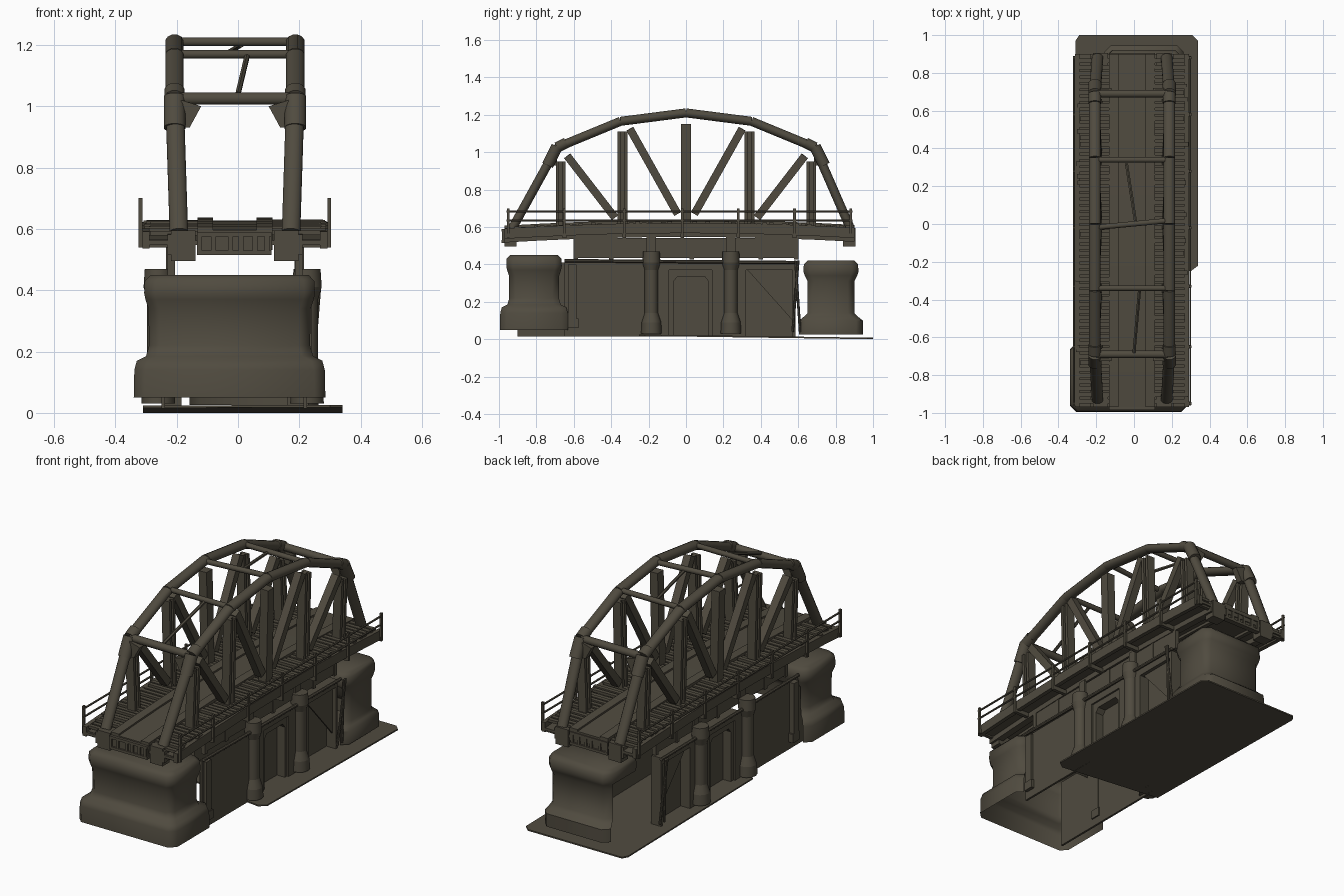
import bpy, bmesh, math, random
from mathutils import Vector, Matrix

random.seed(4)
cube = bpy.data.objects.get("Cube")
if cube:
    bpy.data.objects.remove(cube, do_unlink=True)

mat = bpy.data.materials.new("weathered olive iron")
mat.use_nodes = True
color = (0.08, 0.07, 0.05, 1)
mat.diffuse_color = color
bsdf = mat.node_tree.nodes["Principled BSDF"]
bsdf.inputs["Base Color"].default_value = color
bsdf.inputs["Roughness"].default_value = 0.8
CX = -0.01  # structure centreline


def finish(name, bm, smooth=False):
    bmesh.ops.recalc_face_normals(bm, faces=bm.faces[:])
    me = bpy.data.meshes.new(name)
    bm.to_mesh(me)
    bm.free()
    me.materials.append(mat)
    ob = bpy.data.objects.new(name, me)
    bpy.context.collection.objects.link(ob)
    if smooth:
        bpy.ops.object.select_all(action='DESELECT')
        ob.select_set(True)
        bpy.context.view_layer.objects.active = ob
        bpy.ops.object.shade_smooth_by_angle(angle=math.radians(50))


def box(bm, x, y, z):
    """Box from three (low, high) ranges."""
    size = [max(b - a, 0.001) for a, b in (x, y, z)]
    mid = [(a + b) / 2 for a, b in (x, y, z)]
    bmesh.ops.create_cube(bm, size=1, matrix=Matrix.Translation(mid) @ Matrix.Diagonal((*size, 1)))


def rod(bm, a, b, w, h, sides=12):
    """Bar between two points; w is its width along x, h its depth."""
    a, b = Vector(a), Vector(b)
    d = (b - a).normalized()
    ref = Vector((1, 0, 0)) if abs(d.x) < 0.9 else Vector((0, 0, 1))
    u = (ref - d * ref.dot(d)).normalized()
    v = d.cross(u)
    rings = []
    k = 1 / math.cos(math.pi / sides) / 2
    for p in (a, b):
        ring = []
        for i in range(sides):
            t = 2 * math.pi * (i + 0.5) / sides
            ring.append(bm.verts.new(p + u * math.cos(t) * w * k + v * math.sin(t) * h * k))
        rings.append(ring)
    for i in range(sides):
        j = (i + 1) % sides
        bm.faces.new((rings[0][i], rings[0][j], rings[1][j], rings[1][i]))
    bm.faces.new(rings[0][::-1])
    bm.faces.new(rings[1])


def prism(bm, pts, lo, hi, axis=0):
    """Polygon extruded along x (axis 0, points yz) or y (axis 1, points xz)."""
    place = lambda p, c: (c, p[0], p[1]) if axis == 0 else (p[0], c, p[1])
    face = bm.faces.new([bm.verts.new(place(p, lo)) for p in pts])
    new = bmesh.ops.extrude_face_region(bm, geom=[face])["geom"]
    off = (hi - lo, 0, 0) if axis == 0 else (0, hi - lo, 0)
    bmesh.ops.translate(bm, vec=off, verts=[g for g in new if isinstance(g, bmesh.types.BMVert)])


def camber(y):
    return 0.032 * (1 - y * y)


def curved_strip(bm, x0, x1, z0, z1, y0=-0.97, y1=0.9, n=10):
    ys = [y0 + (y1 - y0) * i / n for i in range(n + 1)]
    pts = [(y, z0 + camber(y)) for y in ys] + [(y, z1 + camber(y)) for y in reversed(ys)]
    prism(bm, pts, x0, x1)


# Hollow stone end piers, lofted from chamfered rectangles; the hidden sides
# listed in open_sides have no stone below the top lip
def pier(name, x0, x1, y0, y1, flare_x, open_sides, levels):
    bm = bmesh.new()
    prev = None
    for z, g in levels:
        a, b, c, d, r = x0 - g * flare_x, x1 + g * flare_x, y0 - g, y1 + g, 0.035
        ring = [bm.verts.new((x, y, z)) for x, y in (
            (a + r, c), (b - r, c), (b, c + r), (b, d - r),
            (b - r, d), (a + r, d), (a, d - r), (a, c + r))]
        if prev:
            for i in range(8):
                j = (i + 1) % 8
                if i not in open_sides or z > 0.35:
                    bm.faces.new((prev[i], prev[j], ring[j], ring[i]))
        prev = ring
    bm.faces.new(prev)
    finish(name, bm, True)


pier("front_pier", -0.29, 0.235, -0.945, -0.68, 1.0, (4,),
     [(0.05, 0.05), (0.14, 0.048), (0.17, 0.04), (0.185, 0.01), (0.22, 0.0), (0.34, 0.002),
      (0.37, 0.012), (0.39, 0.016), (0.43, 0.014), (0.45, -0.005)])
pier("back_pier", -0.14, 0.245, 0.65, 0.9, 0.4, (0, 6, 7),
     [(0.025, 0.045), (0.1, 0.045), (0.12, 0.02), (0.14, 0.0), (0.31, 0.0),
      (0.34, 0.015), (0.36, 0.022), (0.4, 0.02), (0.42, 0.0)])

# Thin ground slab, sinking slightly toward the back
bm = bmesh.new()
outline = [(-0.31, -0.17), (0.3, -0.25), (0.34, -0.22), (0.34, 0.97), (0.31, 1.0), (-0.29, 1.0), (-0.31, 0.97)]
face = bm.faces.new([bm.verts.new((x, y, 0.022 - 0.014 * y)) for x, y in outline])
new = bmesh.ops.extrude_face_region(bm, geom=[face])["geom"]
bmesh.ops.translate(bm, vec=(0, 0, -0.008), verts=[g for g in new if isinstance(g, bmesh.types.BMVert)])
finish("ground_slab", bm)

# Side walls with deep framed openings
for side, name in ((-1, "left_side_wall"), (1, "right_side_wall")):
    bm = bmesh.new()
    face_x = 0.225 if side > 0 else -0.25

    def layer(y, z, depth0, depth1):
        box(bm, sorted((face_x - side * depth0, face_x - side * depth1)), y, z)
    start = -0.65 if side > 0 else -0.9
    layer((-0.13, 0.585), (0.015, 0.4), 0.06, 0.065)
    layer((start, -0.11), (0.015, 0.41), 0.0, 0.012)
    layer((-0.13, 0.585), (0.37, 0.41), 0.0, 0.06)
    for y in ((-0.13, -0.09), (0.14, 0.32), (0.57, 0.585)):
        layer(y, (0.015, 0.38), 0.0, 0.06)
    # door surround with chamfered corners
    for y0, y1 in ((-0.09, -0.065), (0.12, 0.14)):
        layer((y0, y1), (0.015, 0.34), 0.01, 0.06)
    layer((-0.09, 0.14), (0.335, 0.37), 0.01, 0.06)
    inner = sorted((face_x - side * 0.01, face_x - side * 0.06))
    prism(bm, [(-0.065, 0.335), (-0.065, 0.31), (-0.045, 0.335)], *inner)
    prism(bm, [(0.12, 0.335), (0.12, 0.31), (0.1, 0.335)], *inner)
    # buttress, cornice pipe, slanted panel and thin props
    box(bm, (face_x - 0.03, face_x + 0.015), (-0.63, -0.585), (0.1, 0.4))
    box(bm, (face_x - 0.03, face_x + 0.02), (-0.635, -0.575), (0.06, 0.11))
    x = face_x + side * 0.01
    rod(bm, (x, -0.65, 0.42), (x, 0.6, 0.41), 0.018, 0.018, 8)
    prism(bm, [(0.32, 0.38), (0.57, 0.38), (0.57, 0.1)], face_x - side * 0.03, face_x - side * 0.02)
    rod(bm, (x, 0.61, 0.04), (x + side * 0.03, 0.585, 0.42), 0.014, 0.014, 8)
    rod(bm, (x, 0.57, 0.04), (x + side * 0.03, 0.6, 0.42), 0.014, 0.014, 8)
    finish(name, bm)

# Round pilasters with bases, capitals and bracket tops
for i, (x, y) in enumerate([(x, y) for x in (-0.26, 0.225) for y in (-0.185, 0.24)]):
    bm = bmesh.new()
    for z0, z1, r0, r1 in ((0.03, 0.09, 0.055, 0.052), (0.09, 0.14, 0.052, 0.036), (0.14, 0.37, 0.036, 0.036),
                           (0.37, 0.41, 0.036, 0.048), (0.41, 0.47, 0.048, 0.044)):
        bmesh.ops.create_cone(bm, cap_ends=True, segments=12, radius1=r0, radius2=r1, depth=z1 - z0,
                              matrix=Matrix.Translation((x, y, (z0 + z1) / 2)))
    inner = CX + math.copysign(0.21, x)
    box(bm, (inner - 0.015, inner + 0.015), (y - 0.025, y + 0.025), (0.46, 0.56))
    finish("pilaster_%d" % i, bm, True)

# Lower side beams under the deck
bm = bmesh.new()
for s in (-1, 1):
    x = CX + s * 0.208
    box(bm, (x - 0.008, x + 0.008), (-0.58, 0.6), (0.435, 0.54))
    for y in (-0.59, -0.4, 0.03, 0.4, 0.59):
        box(bm, (x - 0.012, x + 0.012), (y - 0.012, y + 0.012), (0.425, 0.54))
finish("lower_side_beams", bm)

# Deck: slab, edge girders and floor stringers
bm = bmesh.new()
curved_strip(bm, CX - 0.28, CX + 0.28, 0.545, 0.56)
for s in (-1, 1):
    for x, w, z0, z1 in ((0.29, 0.012, 0.535, 0.59), (0.2, 0.02, 0.515, 0.58), (0.11, 0.012, 0.53, 0.605)):
        curved_strip(bm, CX + s * x - w, CX + s * x + w, z0, z1)
finish("deck_girders", bm)

# Raised track bed with lipped edges
bm = bmesh.new()
curved_strip(bm, CX - 0.1, CX + 0.1, 0.55, 0.595)
for s in (-1, 1):
    curved_strip(bm, CX + s * 0.085 - 0.014, CX + s * 0.085 + 0.014, 0.585, 0.605)
finish("track_bed", bm)

# End beams with recessed windows
bm = bmesh.new()
for y in (-0.965, 0.885):
    out = math.copysign(0.012, y)
    box(bm, (CX - 0.12, CX + 0.12), (y - 0.01, y + 0.01), (0.515, 0.585))
    for z in (0.515, 0.575):
        box(bm, (CX - 0.12, CX + 0.12), sorted((y, y + out * 1.7)), (z, z + 0.015))
    for x in (-0.115, -0.07, -0.015, 0.02, 0.065, 0.105):
        box(bm, (CX + x - 0.008, CX + x + 0.008), sorted((y, y + out * 1.6)), (0.515, 0.59))
finish("end_beams", bm)

# Uneven sleepers on both walkways
bm = bmesh.new()
y = -0.95
while y < 0.86:
    for s in (-1, 1):
        z = 0.576 + camber(y) + random.uniform(-0.004, 0.008)
        ends = sorted((CX + s * 0.115, CX + s * random.uniform(0.275, 0.3)))
        box(bm, ends, (y, y + 0.024), (z, z + 0.015))
    y += 0.034
finish("walkway_sleepers", bm)

# Hand rails
bm = bmesh.new()
for s in (-1, 1):
    x = CX + s * 0.308
    for y in (-0.95, -0.65, -0.33, -0.02, 0.28, 0.58, 0.88):
        box(bm, (x - 0.006, x + 0.006), (y - 0.007, y + 0.007), (0.54, 0.7))
        box(bm, sorted((x, x - s * 0.1)), (y - 0.01, y + 0.01), (0.54, 0.565))
    for z in (0.635, 0.683):
        rod(bm, (x, -0.96, z), (x, 0.89, z), 0.01, 0.01, 6)
finish("hand_rails", bm)

# Arched trusses
crown = [(0, 1.21), (0.35, 1.165), (0.69, 1.025)]
for s, name in ((-1, "left_truss"), (1, "right_truss")):
    bm = bmesh.new()

    def pt(y, z):
        return (CX + s * (0.183 if z < 0.8 else 0.197), y, z)
    for m, foot_y in ((-1, -0.93), (1, 0.88)):
        path = [(m * y, z) for y, z in crown] + [(foot_y, 0.59)]
        for a, b in zip(path, path[1:]):
            rod(bm, pt(*a), pt(*b), 0.06, 0.048)
        # joint sleeves at the portal corners and foot blocks
        rod(bm, pt(m * 0.69, 1.03), pt(m * 0.74, 0.93), 0.07, 0.062)
        rod(bm, pt(m * 0.69, 1.025), pt(m * 0.64, 1.05), 0.066, 0.058)
        foot = CX + s * 0.168
        box(bm, (foot - 0.04, foot + 0.04), (foot_y - 0.04, foot_y + 0.025), (0.495, 0.595))
        # posts and diagonals
        for y, top in ((0.34, 1.11), (0.67, 0.95)):
            for d in (-0.017, 0.017):
                rod(bm, pt(m * y + d, 0.58), pt(m * y + d, top), 0.05, 0.018, 4)
            rod(bm, pt(m * y, 0.58), pt(m * y, top), 0.02, 0.03, 4)
        rod(bm, pt(m * 0.045, 0.67), pt(m * 0.3, 1.125), 0.045, 0.042, 4)
        rod(bm, pt(m * 0.38, 0.65), pt(m * 0.635, 0.98), 0.045, 0.042, 4)
    rod(bm, pt(0, 0.58), pt(0, 1.15), 0.05, 0.055, 4)
    finish(name, bm, True)

# Cross ties, portal braces and loose wind bracing
bm = bmesh.new()
for y, z, skew in ((-0.69, 1.025, 0), (-0.34, 1.17, 0), (0, 1.21, 0.018), (0.34, 1.17, 0), (0.69, 1.025, 0)):
    w = 0.04 if abs(y) > 0.5 else 0.028
    rod(bm, (CX - 0.19, y - skew, z), (CX + 0.19, y + skew, z), w, w, 8)
for y in (-0.71, 0.7):
    for s in (-1, 1):
        knee = [(CX + s * 0.175, 1.02), (CX + s * 0.11, 1.0), (CX + s * 0.148, 0.93), (CX + s * 0.18, 0.93)]
        prism(bm, knee, y - 0.015, y + 0.02, 1)
rod(bm, (-0.04, 0.32, 1.17), (0.01, 0, 1.2), 0.016, 0.016, 6)
rod(bm, (0.03, -0.34, 1.165), (0.0, -0.68, 1.04), 0.016, 0.016, 6)
finish("cross_ties", bm, True)
